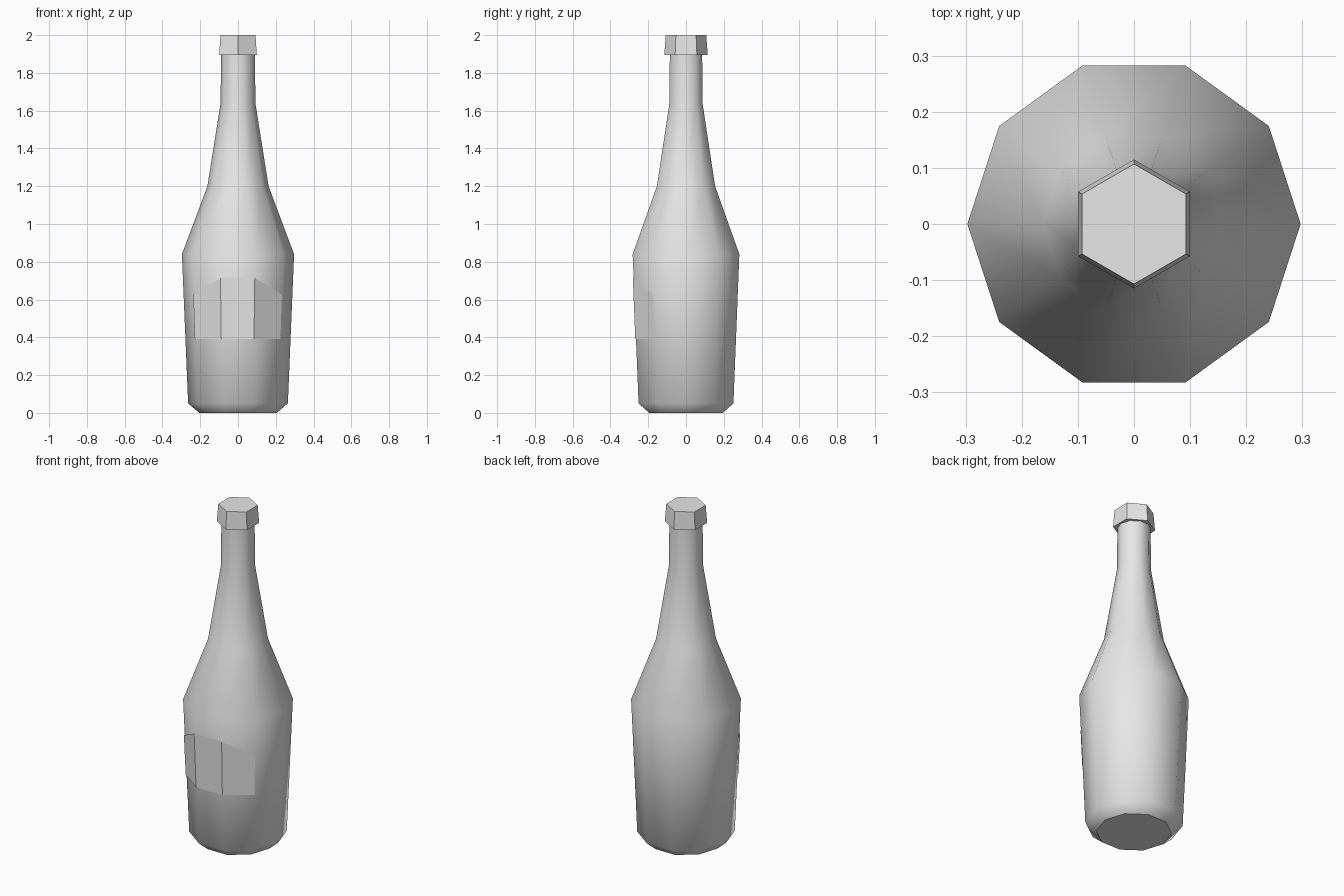
import bpy
import bmesh
from math import sin, cos, radians

old = bpy.data.objects.get("Cube")
if old:
    bpy.data.objects.remove(old, do_unlink=True)

grey = bpy.data.materials.new("plain grey")
grey.use_nodes = True
colour = (0.8, 0.8, 0.8, 1)
grey.diffuse_color = colour
grey.node_tree.nodes["Principled BSDF"].inputs["Base Color"].default_value = colour


def add_object(name, bm):
    mesh = bpy.data.meshes.new(name)
    bm.to_mesh(mesh)
    bm.free()
    mesh.materials.append(grey)
    obj = bpy.data.objects.new(name, mesh)
    bpy.context.collection.objects.link(obj)
    return obj


def lathe(name, profile, sides, start, smooth):
    """Turn (radius, height) pairs into a closed faceted solid."""
    bm = bmesh.new()
    rings = []
    for r, z in profile:
        angles = [radians(start + 360 * i / sides) for i in range(sides)]
        rings.append([bm.verts.new((r * cos(a), r * sin(a), z)) for a in angles])
    for low, high in zip(rings, rings[1:]):
        for i in range(sides):
            j = (i + 1) % sides
            bm.faces.new((low[i], low[j], high[j], high[i])).smooth = smooth
    # Flat ends with crisp rims
    for ring in (rings[0][::-1], rings[-1]):
        end = bm.faces.new(ring)
        for edge in end.edges:
            edge.smooth = False
    return add_object(name, bm)


# Ten-sided bottle with a smooth-shaded wall
body = [(0.205, 0), (0.264, 0.05), (0.297, 0.84), (0.162, 1.2), (0.092, 1.64), (0.09, 1.92)]
lathe("bottle_body", body, 10, 0, True)

# Six-sided cap, slightly wider at its lower rim
lathe("bottle_cap", [(0.115, 1.895), (0.107, 2.0)], 6, 30, False)

# Label wrapped over the three front facets, with a raised middle
bm = bmesh.new()
columns = []
for angle, top in ((216, 0.625), (252, 0.715), (288, 0.715), (324, 0.625)):
    a = radians(angle)
    column = []
    for z in (0.39, top):
        r = 0.266 + (z - 0.05) * 0.0418
        column.append(bm.verts.new((r * cos(a) - 0.002, r * sin(a) - 0.002, z)))
    columns.append(column)
for left, right in zip(columns, columns[1:]):
    bm.faces.new((left[0], right[0], right[1], left[1]))
add_object("front_label", bm)
